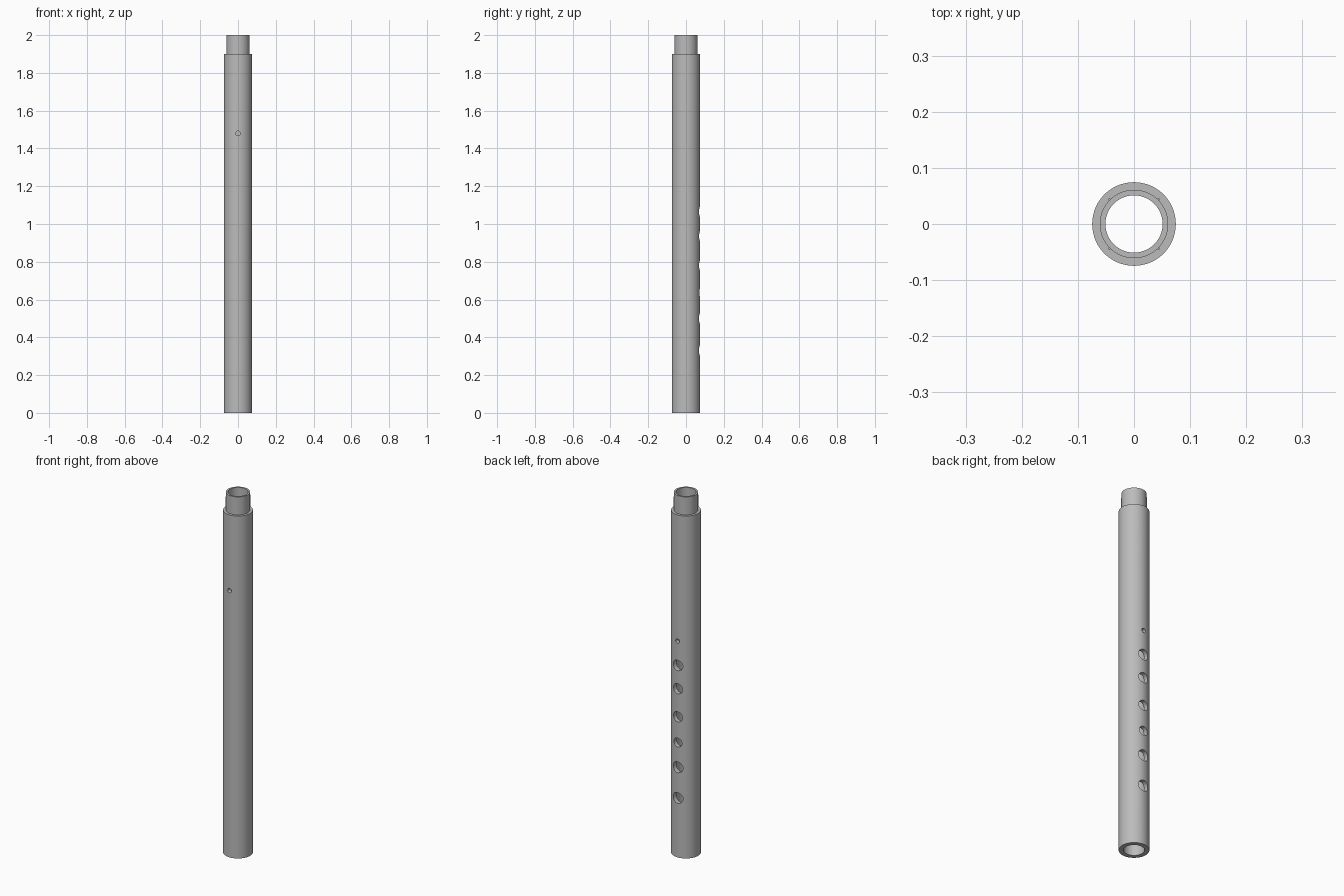
import bpy, bmesh, math
from mathutils import Matrix, Vector

cube = bpy.data.objects.get("Cube")
if cube:
    bpy.data.objects.remove(cube, do_unlink=True)

OUTER, TENON, BORE = 0.0745, 0.061, 0.051
SHOULDER, TOP = 1.90, 2.0
SIDES = 96

grey = bpy.data.materials.new("plain grey")
grey.use_nodes = True
grey.diffuse_color = (0.5, 0.5, 0.5, 1)
grey.node_tree.nodes["Principled BSDF"].inputs["Base Color"].default_value = (0.5, 0.5, 0.5, 1)


def add_object(name, bm):
    bmesh.ops.recalc_face_normals(bm, faces=bm.faces)
    mesh = bpy.data.meshes.new(name)
    bm.to_mesh(mesh)
    bm.free()
    mesh.materials.append(grey)
    obj = bpy.data.objects.new(name, mesh)
    bpy.context.collection.objects.link(obj)
    return obj


def select_only(obj):
    bpy.ops.object.select_all(action='DESELECT')
    obj.select_set(True)
    bpy.context.view_layer.objects.active = obj


# Tube with a narrower tenon on top and an open bore, lathed from a closed profile
bm = bmesh.new()
profile = [(BORE, 0), (OUTER, 0), (OUTER, SHOULDER), (TENON, SHOULDER), (TENON, TOP), (BORE, TOP)]
rings = []
for i in range(SIDES):
    a = math.tau * i / SIDES
    rings.append([bm.verts.new((r * math.cos(a), r * math.sin(a), z)) for r, z in profile])
for i, ring in enumerate(rings):
    following = rings[(i + 1) % SIDES]
    for j in range(len(profile)):
        k = (j + 1) % len(profile)
        bm.faces.new((ring[j], following[j], following[k], ring[k]))
tube = add_object("tube_body", bm)

# Holes through one wall: (side, height, radius)
holes = [(1, 0.33, 0.030), (1, 0.50, 0.030), (1, 0.637, 0.025), (1, 0.78, 0.028),
         (1, 0.936, 0.028), (1, 1.065, 0.029), (1, 1.20, 0.012), (-1, 1.48, 0.012)]
bm = bmesh.new()
for side, z, radius in holes:
    place = Matrix.Translation((0, side * 0.06, z)) @ Matrix.Rotation(math.pi / 2, 4, 'X')
    bmesh.ops.create_cone(bm, cap_ends=True, segments=32, radius1=radius, radius2=radius,
                          depth=0.1, matrix=place)
cutter = add_object("hole_cutter", bm)
cutter.hide_render = True

cut = tube.modifiers.new("holes", 'BOOLEAN')
cut.operation = 'DIFFERENCE'
cut.solver = 'EXACT'
cut.object = cutter
select_only(tube)
bpy.ops.object.modifier_apply(modifier=cut.name)
bpy.data.objects.remove(cutter, do_unlink=True)
select_only(tube)
bpy.ops.object.shade_smooth_by_angle(angle=math.radians(30))

# Four slim grip ribs on the tenon
bm = bmesh.new()
for i in range(4):
    turn = Matrix.Rotation(math.pi / 4 + i * math.pi / 2, 4, 'Z')
    size = Matrix.Diagonal((0.006, 0.005, 0.065, 1))
    bmesh.ops.create_cube(bm, size=1, matrix=turn @ Matrix.Translation((TENON, 0, 1.945)) @ size)
add_object("tenon_ribs", bm)
